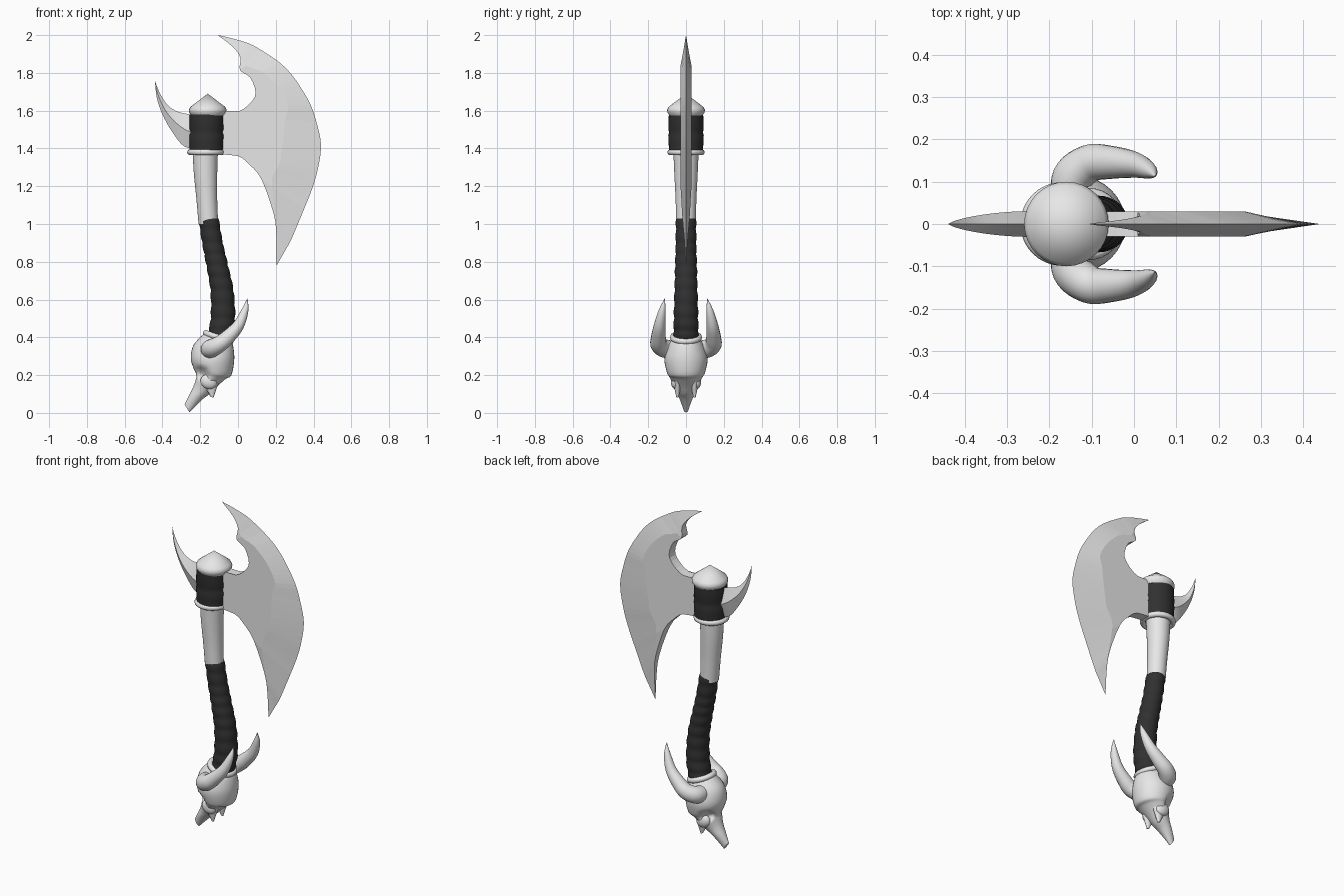
import bpy, bmesh, math
from mathutils import Vector

if "Cube" in bpy.data.objects:
    bpy.data.objects.remove(bpy.data.objects["Cube"], do_unlink=True)


def material(name, value):
    mat = bpy.data.materials.new(name)
    mat.use_nodes = True
    colour = (value, value, value, 1)
    mat.diffuse_color = colour
    mat.node_tree.nodes["Principled BSDF"].inputs["Base Color"].default_value = colour
    return mat


pale = material("pale bone and steel", 0.8)
leather = material("black leather", 0.03)


def finish(ob, name, mat, angle):
    """Name, colour and shade an object."""
    ob.name = ob.data.name = name
    ob.data.materials.append(mat)
    bpy.ops.object.select_all(action="DESELECT")
    ob.select_set(True)
    bpy.context.view_layer.objects.active = ob
    if angle:
        bpy.ops.object.shade_smooth_by_angle(angle=math.radians(angle))
    return ob


def spline(points, steps):
    """Smooth curve through tuples of any length."""
    last = len(points) - 1
    result = []
    for i in range(last):
        a, b, c, d = (points[min(max(i + k, 0), last)] for k in (-1, 0, 1, 2))
        for s in range(steps):
            t = s / steps
            result.append(tuple(
                q + t / 2 * (r - p + t * (2*p - 5*q + 4*r - o + t * (3*(q - r) + o - p)))
                for p, q, r, o in zip(a, b, c, d)))
    return result + [points[-1]]


def loft(name, rings, mat, angle=40):
    """Skin a list of rings that share a point count, closing both ends."""
    bm = bmesh.new()
    rows = [[bm.verts.new(p) for p in ring] for ring in rings]
    count = len(rows[0])
    for low, high in zip(rows, rows[1:]):
        for i in range(count):
            j = (i + 1) % count
            bm.faces.new((low[i], low[j], high[j], high[i]))
    bm.faces.new(rows[0])
    bm.faces.new(rows[-1])
    bmesh.ops.remove_doubles(bm, verts=bm.verts, dist=0.0001)
    bmesh.ops.recalc_face_normals(bm, faces=bm.faces)
    mesh = bpy.data.meshes.new(name)
    bm.to_mesh(mesh)
    bm.free()
    ob = bpy.data.objects.new(name, mesh)
    bpy.context.collection.objects.link(ob)
    return finish(ob, name, mat, angle)


def oval(ax, az, bx, bz, width, sides=32):
    """Ellipse spanning two points of the side profile, with a half width in y."""
    a, b = Vector((ax, 0, az)), Vector((bx, 0, bz))
    turns = [2 * math.pi * i / sides for i in range(sides)]
    return [(a + b) / 2 + (a - b) / 2 * math.cos(t) + Vector((0, width * math.sin(t), 0))
            for t in turns]


def disc(x, z, r):
    return oval(x - r, z, x + r, z, r)


def collar(name, x, z, major, minor, tilt):
    bpy.ops.mesh.primitive_torus_add(
        location=(x, 0, z), rotation=(0, tilt, 0), major_radius=major,
        minor_radius=minor, major_segments=32, minor_segments=10)
    finish(bpy.context.object, name, pale, 60)


# Blade: sharp outer edge, bevel line, and thick inner edge, from top to bottom tip
outer = [(-.108, 2), (-.04, 1.985), (.06, 1.955), (.14, 1.91), (.22, 1.855), (.285, 1.79),
         (.34, 1.71), (.385, 1.63), (.415, 1.54), (.44, 1.415), (.42, 1.28), (.39, 1.18),
         (.35, 1.08), (.283, .92), (.25, .86), (.204, .78)]
inner = [(-.108, 2), (-.03, 1.94), (.013, 1.88), (.01, 1.815), (.065, 1.775), (.093, 1.695),
         (.065, 1.64), (0, 1.595), (-.12, 1.58), (-.12, 1.39), (0, 1.36), (.06, 1.315),
         (.125, 1.235), (.19, 1.05), (.203, .93), (.204, .78)]
blade = []
edge_pairs = list(zip(spline(outer, 3), spline(inner, 3)))
for k, (o, n) in enumerate(edge_pairs):
    t = k / (len(edge_pairs) - 1)
    half = .029 * min(1, t * 5, (1 - t) * 5)
    f = .7 * math.sin(math.pi * t) ** 2
    bx, bz = (q + f * (p - q) for p, q in zip(o, n))
    blade.append([(o[0], 0, o[1]), (bx, half, bz), (n[0], half, n[1]),
                  (n[0], -half, n[1]), (bx, -half, bz)])
loft("axe_blade", blade, pale, 0)

# Ridged spike behind the head
spike = [(-.2, 1.56, -.2, 1.4, .03), (-.257, 1.58, -.283, 1.41, .03),
         (-.32, 1.595, -.35, 1.49, .025), (-.373, 1.63, -.4, 1.58, .017),
         (-.415, 1.695, -.43, 1.67, .008), (-.44, 1.76, -.44, 1.76, 0)]
loft("back_spike", [oval(*s, sides=4) for s in spline(spike, 4)], pale, 25)

# Head: cap, leather wrap and lower collar
cap = [(1.575, .088), (1.59, .098), (1.605, .1), (1.62, .092), (1.69, 0)]
loft("head_cap", [disc(-.16, z, r) for z, r in cap], pale, 45)
wrap = [(1.385, .09), (1.43, .092), (1.47, .094), (1.485, .089), (1.5, .094), (1.58, .091)]
loft("head_wrap", [disc(-.166, z, r) for z, r in wrap], leather)
collar("head_collar", -.17, 1.38, .083, .016, 0)

# Bare upper shaft
shaft = [(-.173, 1.39, .067), (-.172, 1.27, .062), (-.165, 1.13, .055), (-.157, 1.0, .052)]
loft("upper_shaft", [disc(*s) for s in spline(shaft, 5)], pale)

# Curved grip wound with bulging leather bands
grip = [(-.156, 1.03, .053), (-.135, .9, .054), (-.11, .78, .057),
        (-.085, .65, .06), (-.08, .5, .064), (-.1, .39, .066)]
band = 5
path = spline(grip, 2 * band)
rings = []
for k, (x, z, r) in enumerate(path):
    bulge = math.sin(math.pi * (k % band) / band)
    rings.append(disc(x, z, r * (.96 + .08 * bulge)))
loft("leather_grip", rings, leather, 30)

# Skull pommel, lofted from crown to snout
collar("skull_collar", -.105, .4, .069, .016, math.radians(19))
skull = [(-.18, .42, -.04, .39, .065), (-.235, .36, -.025, .35, .095),
         (-.25, .29, -.02, .28, .114), (-.235, .235, -.035, .2, .102),
         (-.22, .2, -.065, .18, .088), (-.224, .175, -.11, .14, .07),
         (-.238, .135, -.15, .1, .05), (-.26, .09, -.19, .07, .036),
         (-.283, .045, -.257, .003, .014)]
head = loft("skull", [oval(*s) for s in spline(skull, 5)], pale, 50)

# Eye sockets pressed into the sides of the skull
for v in head.data.vertices:
    side = 1 if v.co.y > 0 else -1
    reach = (v.co - Vector((-.19, side * .075, .21))).length / .045
    if reach < 1:
        v.co.y -= side * .035 * (1 - reach * reach)

horn = [(-.15, .05, .335, .045), (-.145, .11, .34, .049), (-.105, .143, .36, .045),
        (-.06, .146, .395, .04), (0, .14, .46, .031), (.036, .126, .54, .019),
        (.05, .113, .605, .001)]
horn_path = spline(horn, 6)
for side, label in ((-1, "front"), (1, "back")):
    # Horn tube swept along its path
    rings = []
    for k, (x, y, z, r) in enumerate(horn_path):
        before = Vector(horn_path[max(k - 1, 0)][:3])
        after = Vector(horn_path[min(k + 1, len(horn_path) - 1)][:3])
        along = (after - before).normalized()
        u = along.cross(Vector((1, -1, -1))).normalized()
        w = along.cross(u)
        ring = []
        for i in range(16):
            a = math.pi * i / 8
            p = Vector((x, y, z)) + r * (u * math.cos(a) + w * math.sin(a))
            ring.append((p.x, side * p.y, p.z))
        rings.append(ring)
    loft(label + "_horn", rings, pale, 60)

    # Cheekbone and the jaw point below it
    bpy.ops.mesh.primitive_uv_sphere_add(
        segments=20, ring_count=12, radius=1, location=(-.155, side * .056, .165),
        rotation=(0, math.radians(25), 0), scale=(.045, .024, .038))
    finish(bpy.context.object, label + "_cheekbone", pale, 60)
    jaw = [(-.18, .16, -.095, .175, .02), (-.165, .12, -.115, .125, .015),
           (-.145, .085, -.13, .08, .006)]
    points = [[p + Vector((0, side * .045, 0)) for p in oval(*s, sides=12)] for s in jaw]
    loft(label + "_jaw_point", points, pale, 50)
